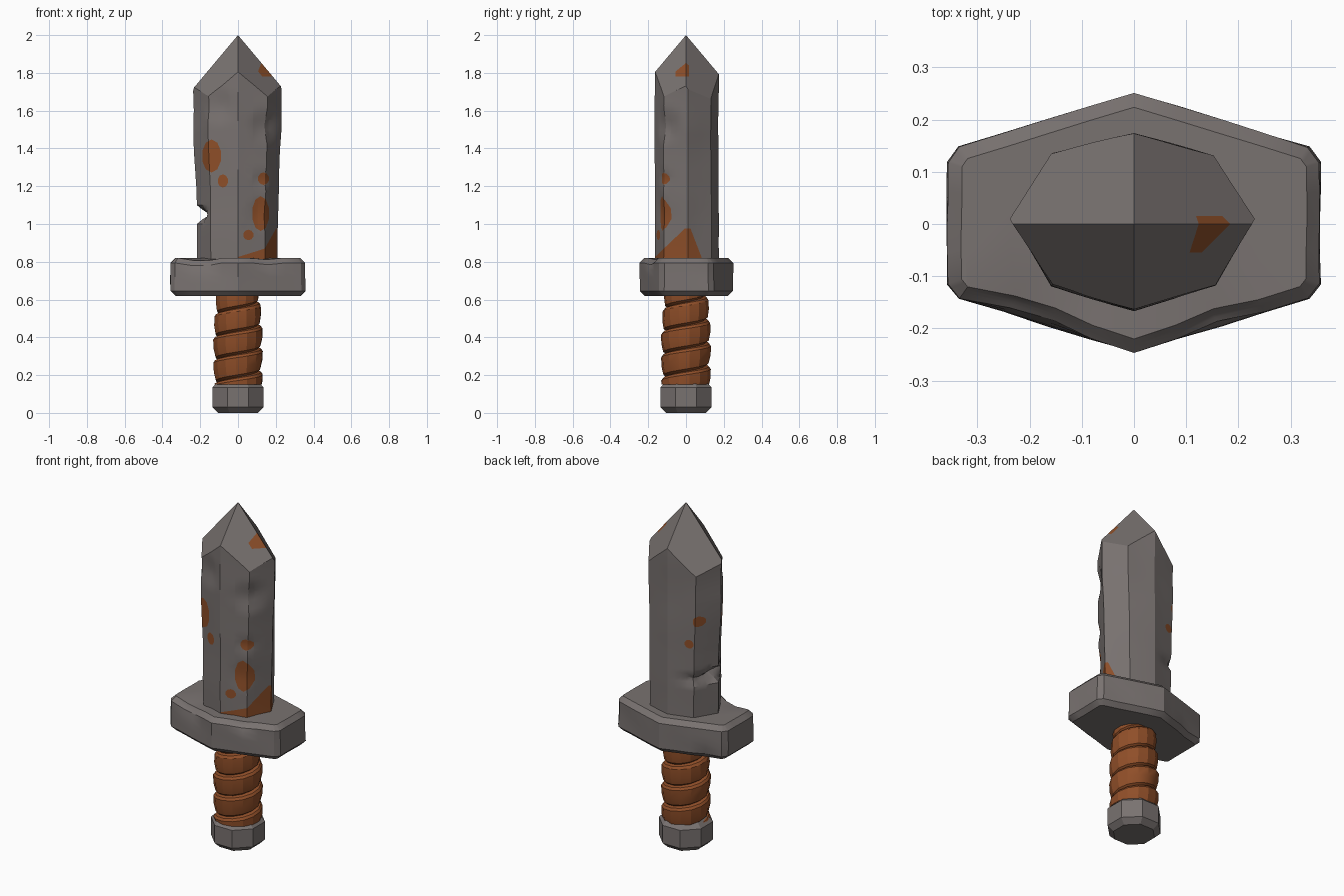
import bpy, bmesh, math
from mathutils import Vector, noise

if "Cube" in bpy.data.objects:
    bpy.data.objects.remove(bpy.data.objects["Cube"])


def material(name, rgb):
    m = bpy.data.materials.new(name)
    m.diffuse_color = (*rgb, 1)
    m.use_nodes = True
    m.node_tree.nodes["Principled BSDF"].inputs["Base Color"].default_value = m.diffuse_color
    return m


STEEL = material("worn steel", (0.19, 0.168, 0.162))
RUST = material("rust", (0.27, 0.078, 0.022))
LEATHER = material("brown leather", (0.28, 0.078, 0.022))


def finish(bm, name, mats, angle=28):
    bmesh.ops.recalc_face_normals(bm, faces=bm.faces)
    me = bpy.data.meshes.new(name)
    bm.to_mesh(me)
    bm.free()
    ob = bpy.data.objects.new(name, me)
    bpy.context.collection.objects.link(ob)
    for m in mats:
        me.materials.append(m)
    bpy.ops.object.select_all(action='DESELECT')
    ob.select_set(True)
    bpy.context.view_layer.objects.active = ob
    bpy.ops.object.shade_smooth_by_angle(angle=math.radians(angle))
    return ob


def prism(outline, z0, z1):
    bm = bmesh.new()
    rings = [[bm.verts.new((x, y, z)) for x, y in outline] for z in (z0, z1)]
    n = len(outline)
    for i in range(n):
        j = (i + 1) % n
        bm.faces.new((rings[0][i], rings[0][j], rings[1][j], rings[1][i]))
    bm.faces.new(rings[0][::-1])
    bm.faces.new(rings[1])
    return bm


def dent(bm, centre, r, rz, depth, down=0.0):
    # push nearby vertices toward the axis (and optionally down)
    c = Vector(centre)
    for v in bm.verts:
        d = v.co - c
        k = 1 - math.sqrt((d.x ** 2 + d.y ** 2) / r ** 2 + d.z ** 2 / rz ** 2)
        if k > 0:
            out = Vector((v.co.x, v.co.y, 0)).normalized()
            v.co -= out * depth * k
            v.co.z -= down * k


def roughen(bm, amount, scale):
    for v in bm.verts:
        n = noise.noise(v.co * scale)
        v.co.x += v.co.x * n * amount
        v.co.y += v.co.y * n * amount


# Pommel: chamfered octagon
R = 0.136 / math.cos(math.pi / 8)
bm = prism([(R * math.cos((i + .5) * math.pi / 4), R * math.sin((i + .5) * math.pi / 4))
            for i in range(8)], 0, 0.165)
bmesh.ops.bevel(bm, geom=[e for e in bm.edges if abs(e.verts[0].co.z - e.verts[1].co.z) < 1e-4],
                offset=0.03, segments=1, affect='EDGES')
finish(bm, "pommel", [STEEL])

# Grip: leather strip wound in a helix, each turn overlapping the next
bm = bmesh.new()
SEG, PITCH, TURNS = 14, 0.122, 6
wrap = [(0.0, 0.104), (0.1, 0.121), (0.45, 0.131), (0.85, 0.133), (0.96, 0.124)]
rows = []
for t in range(TURNS):
    for f, r in wrap:
        row = []
        for j in range(SEG):
            z = 0.0 + PITCH * (t + f + j / SEG - 0.1)
            a = 2 * math.pi * j / SEG + 0.6
            rr = r * (1 - 0.75 * max(-0.12, z - 0.38) ** 2 - 0.35 * max(0, z - 0.4))
            row.append(bm.verts.new((rr * math.cos(a), rr * math.sin(a), z)))
        rows.append(row)
n = len(wrap)
for i in range(len(rows) - 1):
    for j in range(SEG):
        if j < SEG - 1:
            bm.faces.new((rows[i][j], rows[i][j + 1], rows[i + 1][j + 1], rows[i + 1][j]))
        elif i + n + 1 < len(rows) + 0 and i >= 0:
            bm.faces.new((rows[i + n][0], rows[i + n + 1][0], rows[i + 1][j], rows[i][j]))
for z, s in ((0.15, -1), (0.64, 1)):
    bmesh.ops.bisect_plane(bm, geom=bm.verts[:] + bm.edges[:] + bm.faces[:],
                           plane_co=(0, 0, z), plane_no=(0, 0, s), clear_outer=True)
finish(bm, "grip", [LEATHER], 25)

# Guard: chamfered slab, pointed at front and back
bm = prism([(0.335, 0.148), (0, 0.25), (-0.335, 0.148), (-0.357, 0.118), (-0.357, -0.115),
            (-0.335, -0.143), (0, -0.247), (0.335, -0.143), (0.357, -0.115), (0.357, 0.118)],
           0.62, 0.82)
bmesh.ops.bevel(bm, geom=[e for e in bm.edges if abs(e.verts[0].co.z - e.verts[1].co.z) < 1e-4],
                offset=0.026, segments=1, affect='EDGES')
bmesh.ops.triangulate(bm, faces=bm.faces)
bmesh.ops.subdivide_edges(bm, edges=bm.edges, cuts=3, use_grid_fill=True)
roughen(bm, 0.02, 6)
dent(bm, (-0.21, -0.18, 0.81), 0.09, 0.08, 0.03, 0.03)
dent(bm, (0.15, -0.2, 0.81), 0.08, 0.06, 0.02, 0.015)
dent(bm, (-0.25, 0.17, 0.64), 0.08, 0.06, 0.015)
finish(bm, "guard", [STEEL])

# Blade: eight-sided section swept upward
section = [(0.233, 0.01), (0.155, 0.133), (0, 0.173), (-0.16, 0.135),
           (-0.24, 0.01), (-0.16, -0.118), (0, -0.165), (0.158, -0.118)]
SUB = 4
loop = []
for i, (x, y) in enumerate(section):
    x2, y2 = section[(i + 1) % 8]
    loop += [(x + (x2 - x) * k / SUB, y + (y2 - y) * k / SUB) for k in range(SUB)]


def width(z):
    pts = [(0.78, 0.9), (1.2, 0.92), (1.5, 0.985), (1.75, 1.0), (2.2, 1.0)]
    for (a, p), (b, q) in zip(pts, pts[1:]):
        if a <= z <= b:
            return p + (q - p) * (z - a) / (b - a)
    return 1


bm = bmesh.new()
rings = [[bm.verts.new((x * width(z), y, z)) for x, y in loop]
         for z in [0.8 + 0.025 * i for i in range(51)]]
m = len(loop)
for a, b in zip(rings, rings[1:]):
    for i in range(m):
        bm.faces.new((a[i], a[(i + 1) % m], b[(i + 1) % m], b[i]))
bm.faces.new(rings[0][::-1])
bm.faces.new(rings[-1])
roughen(bm, 0.03, 4)
# Battle damage: notch, slash on the back, shallow dents
dent(bm, (-0.23, 0.0, 1.05), 0.11, 0.04, 0.085)
dent(bm, (-0.16, 0.12, 1.04), 0.12, 0.04, 0.025)
dent(bm, (0.16, -0.11, 1.52), 0.1, 0.1, 0.025)
dent(bm, (-0.1, -0.14, 1.62), 0.1, 0.1, 0.015)
dent(bm, (0.14, -0.12, 1.24), 0.06, 0.06, 0.012)
dent(bm, (0.12, -0.13, 1.055), 0.07, 0.1, 0.01)
# Four tip facets
for sx, sy in ((1, 1), (1, -1), (-1, -1), (-1, 1)):
    cut = bmesh.ops.bisect_plane(
        bm, geom=bm.verts[:] + bm.edges[:] + bm.faces[:], dist=1e-5, plane_co=(0, 0, 2),
        plane_no=(sx * 0.28 / 0.235, sy * 0.2 / 0.168, 1), clear_outer=True)
    bmesh.ops.edgeloop_fill(
        bm, edges=[e for e in cut["geom_cut"] if isinstance(e, bmesh.types.BMEdge) and e.is_boundary])


def paint(planes):
    # cut the surface along each plane and colour what stays inside all of them
    inside = bm.faces[:]
    for co, no in planes:
        co, no = Vector(co), Vector(no).normalized()
        geom = set(inside)
        for f in inside:
            geom.update(f.edges)
            geom.update(f.verts)
        res = bmesh.ops.bisect_plane(bm, geom=list(geom), dist=1e-5, plane_co=co, plane_no=no)
        inside = [f for f in res["geom"] if isinstance(f, bmesh.types.BMFace)
                  and (f.calc_center_median() - co).dot(no) < 0]
    for f in inside:
        f.material_index = 1


# Rust spots: side (-1 front, 1 back), x, z, half width, half height
for side, x, z, rx, rz in [(-1, -0.14, 1.36, 0.05, 0.085), (-1, -0.08, 1.228, 0.027, 0.034),
                           (-1, 0.135, 1.24, 0.029, 0.032), (-1, 0.12, 1.055, 0.045, 0.09),
                           (-1, 0.055, 0.942, 0.027, 0.027),
                           (1, -0.165, 1.385, 0.024, 0.03), (1, -0.12, 1.25, 0.025, 0.025)]:
    planes = [((0, 0.01, 0), (0, -side, 0))]
    for k in range(10):
        a = 2 * math.pi * k / 10
        c, s = math.cos(a), math.sin(a)
        planes.append(((x + rx * c * 0.98, 0, z + rz * s * 0.98), (c / rx, 0, s / rz)))
    paint(planes)
# Rust near the tip
paint([((0, 0.015, 0), (0, 1, 0)), ((0, 0, 1.78), (0, 0, -1)), ((0.095, 0, 1.78), (-1, 0, 0.4)),
       ((0.13, 0, 1.86), (0.2, 0, 1)), ((0, -0.055, 1.8), (0, -1, 0))])
# Rust climbing from the guard
paint([((0, 0, 0), (-1, 0, 0)), ((0, -0.17, 0.82), (0, -0.95, 1)),
       ((0, 0, 0.975), (0, 0, 1)), ((0, 0.08, 0.83), (0, 2.6, 1))])
finish(bm, "blade", [STEEL, RUST])
